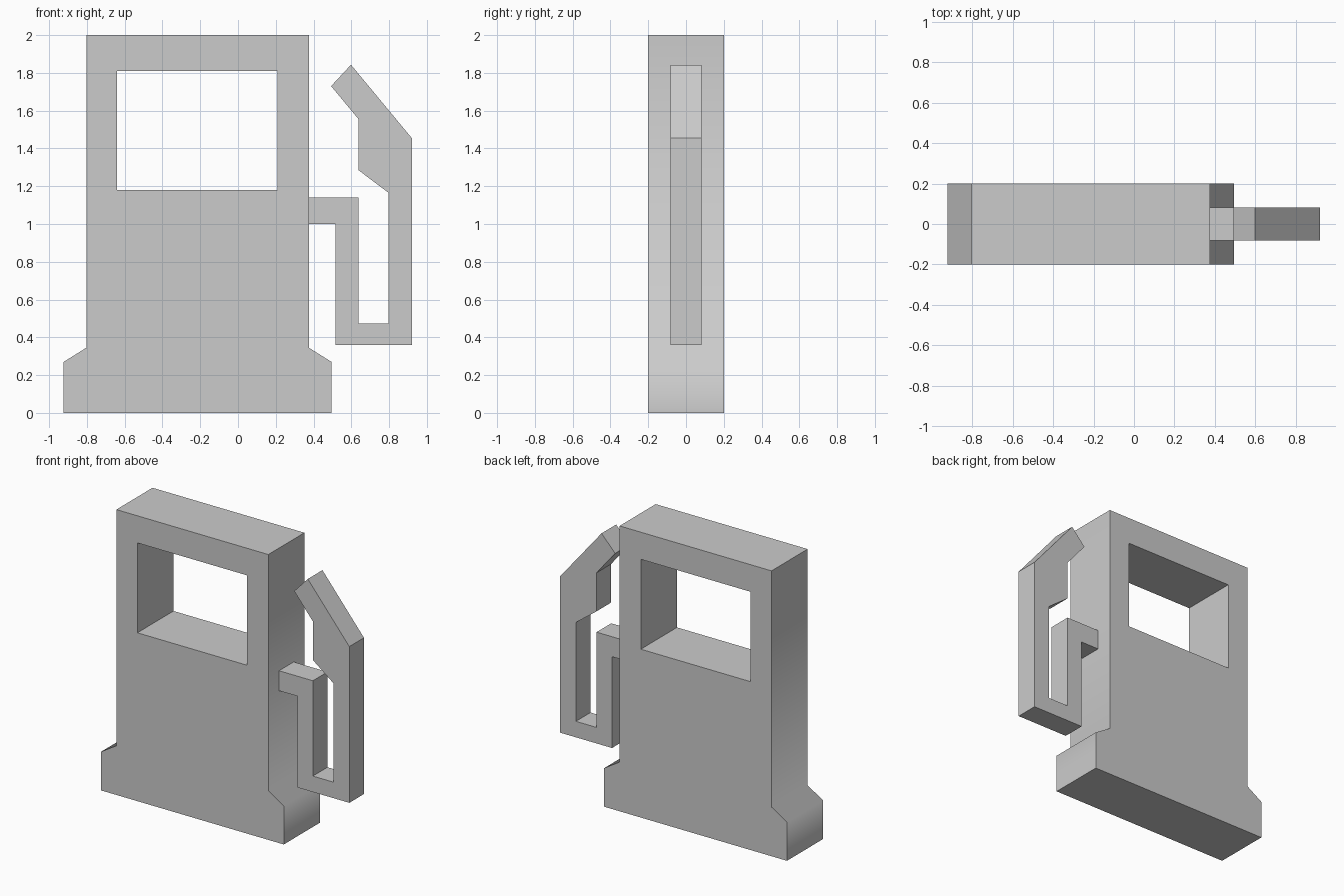
import bpy, bmesh, math

if "Cube" in bpy.data.objects:
    bpy.data.objects.remove(bpy.data.objects["Cube"])


def prism(name, profile, half_depth):
    """Extrude an x-z outline symmetrically along y."""
    bm = bmesh.new()
    face = bm.faces.new([bm.verts.new((x, -half_depth, z)) for x, z in profile])
    new = bmesh.ops.extrude_face_region(bm, geom=[face])["geom"]
    verts = [g for g in new if isinstance(g, bmesh.types.BMVert)]
    bmesh.ops.translate(bm, verts=verts, vec=(0, 2 * half_depth, 0))
    bmesh.ops.recalc_face_normals(bm, faces=bm.faces)
    mesh = bpy.data.meshes.new(name)
    bm.to_mesh(mesh)
    bm.free()
    obj = bpy.data.objects.new(name, mesh)
    bpy.context.collection.objects.link(obj)
    return obj


# Cabinet with a flared foot, mirrored about its own centre line
centre = -0.214
half = [(0.709, 0), (0.709, 0.27), (0.589, 0.345), (0.589, 2)]
outline = [(centre + x, z) for x, z in half]
outline += [(centre - x, z) for x, z in reversed(half)]
cabinet = prism("pump_cabinet", outline, 0.2)

# Display opening cut right through the cabinet
cutter = prism("window_cutter",
               [(-0.64, 1.18), (0.21, 1.18), (0.21, 1.81), (-0.64, 1.81)], 0.4)
cutter.hide_render = True
cut = cabinet.modifiers.new("window", 'BOOLEAN')
cut.operation = 'DIFFERENCE'
cut.solver = 'EXACT'
cut.object = cutter
bpy.context.view_layer.objects.active = cabinet
cabinet.select_set(True)
bpy.ops.object.modifier_apply(modifier=cut.name)
bpy.data.objects.remove(cutter)

# Soft shading across the foot bevels only
bpy.ops.object.shade_smooth_by_angle(angle=math.radians(60))

# Hose looping down and up into the nozzle
prism("hose_and_nozzle", [
    (0.375, 1.0), (0.517, 1.0), (0.517, 0.36), (0.92, 0.36), (0.92, 1.455),
    (0.598, 1.843), (0.493, 1.73), (0.638, 1.555), (0.638, 1.285),
    (0.797, 1.165), (0.797, 0.472), (0.637, 0.472), (0.637, 1.14),
    (0.375, 1.14)], 0.081)
